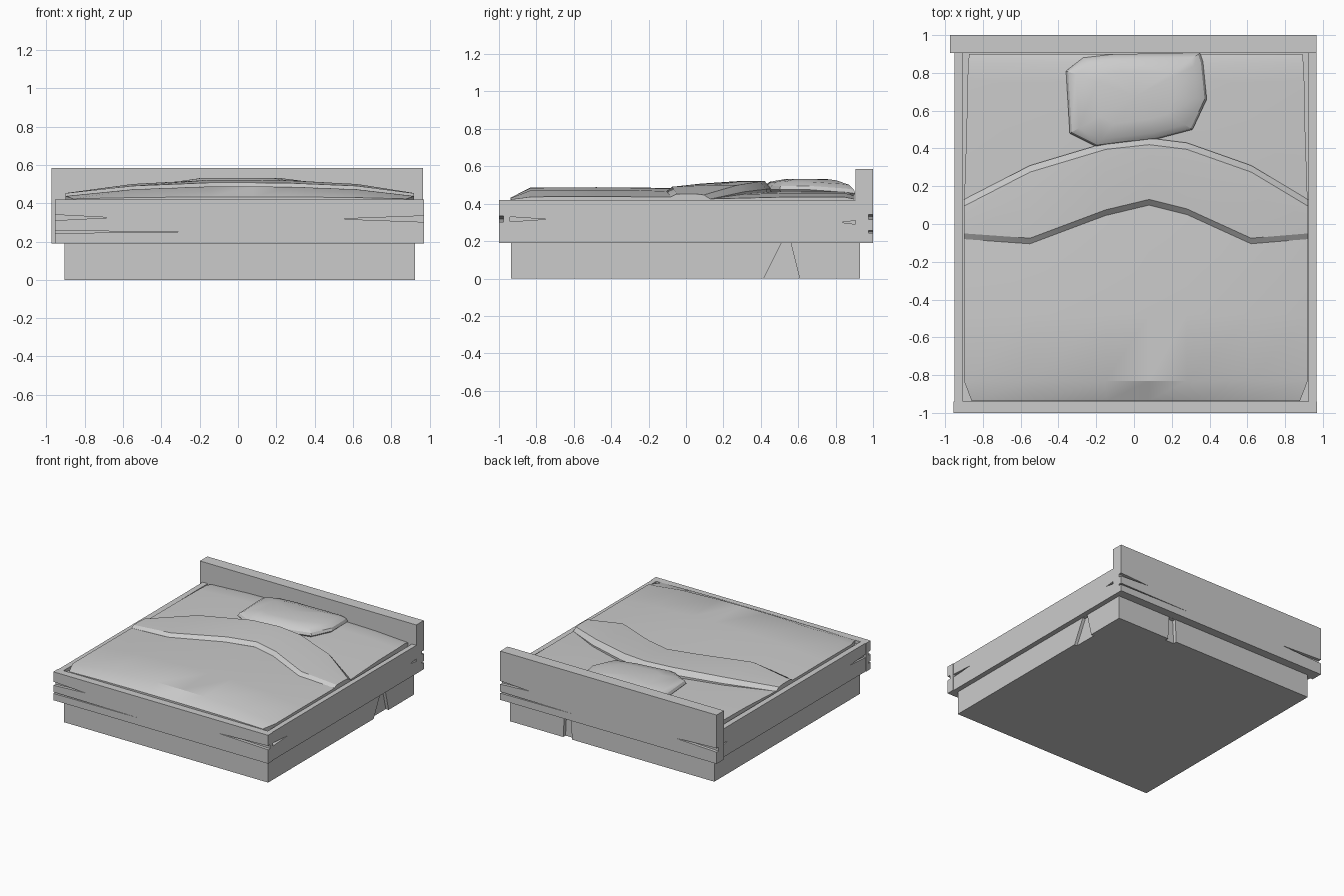
import bpy, bmesh, math
from mathutils import Vector

old = bpy.data.objects.get("Cube")
if old:
    bpy.data.objects.remove(old, do_unlink=True)

grey = bpy.data.materials.new("plain grey")
grey.use_nodes = True
grey.diffuse_color = (0.6, 0.6, 0.6, 1)
grey.node_tree.nodes["Principled BSDF"].inputs["Base Color"].default_value = (0.6, 0.6, 0.6, 1)


def finish(name, bm, smooth=None):
    """Turn a bmesh into a named, coloured object."""
    bmesh.ops.recalc_face_normals(bm, faces=bm.faces[:])
    mesh = bpy.data.meshes.new(name)
    bm.to_mesh(mesh)
    bm.free()
    obj = bpy.data.objects.new(name, mesh)
    bpy.context.collection.objects.link(obj)
    mesh.materials.append(grey)
    if smooth:
        bpy.ops.object.select_all(action="DESELECT")
        obj.select_set(True)
        bpy.context.view_layer.objects.active = obj
        bpy.ops.object.shade_smooth_by_angle(angle=math.radians(smooth))
    return obj


def box(name, x, y, z):
    bm = bmesh.new()
    bmesh.ops.create_cube(bm, size=1)
    for v in bm.verts:
        v.co = [r[0] if c < 0 else r[1] for c, r in zip(v.co, (x, y, z))]
    return finish(name, bm)


def loft(bm, rings, closed=False):
    """Bridge successive rings of points with quads."""
    rows = [[bm.verts.new(p) for p in ring] for ring in rings]
    for a, b in zip(rows, rows[1:]):
        n = len(a)
        for i in range(n if closed else n - 1):
            j = (i + 1) % n
            bm.faces.new((a[i], a[j], b[j], b[i]))
    return rows


def cut(target, outline, direction):
    """Cut a prism, swept from a flat outline, out of the target."""
    bm = bmesh.new()
    d = Vector(direction)
    rows = loft(bm, [[Vector(p) for p in outline], [Vector(p) + d for p in outline]], True)
    for row in rows:
        bm.faces.new(row)
    cutter = finish(target.name + "_cutter", bm)
    cutter.hide_render = True
    cutter.hide_viewport = True
    mod = target.modifiers.new("cut", "BOOLEAN")
    mod.object = cutter
    mod.solver = "EXACT"


# Plinth with a notch in the left side and one in the back
base = box("base", (-.905, .925), (-.935, .93), (0, .192))
cut(base, [(.9, .41, -.01), (.9, .51, .189), (.9, .56, .189), (.9, .61, -.01)], (.1, 0, 0))
cut(base, [(.37, .9, -.01), (.38, .9, .189), (.44, .9, .189), (.45, .9, -.01)], (0, .1, 0))

# Bed frame
footboard = box("footboard", (-.955, .97), (-1, -.94), (.19, .42))
headboard = box("headboard", (-.975, .965), (.905, 1), (.19, .585))
left_rail = box("left_rail", (.925, .965), (-.945, .92), (.19, .42))
right_rail = box("right_rail", (-.95, -.905), (-.945, .92), (.19, .42))
box("slat_deck", (-.92, .935), (-.945, .91), (.19, .395))


# Tapering splits in the timber: (start, tip, height, half width)
def split_end(board, y, splits):
    for start, tip, z, w in splits:
        cut(board, [(start, y, z - w), (start, y, z + w), (tip, y, z)], (0, .06, 0))


split_end(footboard, -1.035, [(-1, -.67, .325, .017), (1, .53, .318, .017), (-1, -.17, .25, .006)])
split_end(headboard, .975, [(-1, -.6, .3, .017), (1, .7, .33, .015), (1, .3, .25, .006)])
for rail, x in ((left_rail, .94), (right_rail, -.995)):
    for start, tip, z, w in [(-.96, -.75, .317, .014), (.94, .83, .3, .014)]:
        cut(rail, [(x, start, z - w), (x, start, z + w), (x, tip, z)], (.06, 0, 0))

# Bedding: columns across the bed, with crown and curved fold lines per column
columns = [-.9, -.55, -.15, .08, .28, .62, .92]
crown = [0, .035, .05, .05, .048, .035, 0]
fold = [-.08, -.105, .045, .1, .05, -.105, -.08]
turn = [.13, .31, .43, .455, .43, .31, .13]


def row(y, z, lift=1.0, squeeze=1.0):
    ys = y if isinstance(y, list) else [y] * len(columns)
    return [(x * squeeze, v, z + lift * c) for x, v, c in zip(columns, ys, crown)]


def shifted(line, d):
    return [v + d for v in line]


def bedding(name, rings):
    """Loft the rows, dropping a skirt down at every edge."""
    floor = .39
    skirted = [[(r[0][0], r[0][1], floor)] + r + [(r[-1][0], r[-1][1], floor)] for r in rings]
    ends = [[(x, y, floor) for x, y, z in skirted[k]] for k in (0, -1)]
    bm = bmesh.new()
    loft(bm, [ends[0]] + skirted + [ends[1]])
    bmesh.ops.remove_doubles(bm, verts=bm.verts[:], dist=.0001)
    return finish(name, bm, 25)


bedding("blanket", [
    row(-.937, .423, .2, .955), row(-.83, .437), row(-.48, .438), row(-.25, .437),
    row(shifted(fold, .03), .437, .8)])
bedding("turned_down_fold", [
    row(fold, .438, .8), row(shifted(fold, .03), .452, 1.1),
    row([.4 * a + .6 * b for a, b in zip(fold, turn)], .453, 1.35),
    row(shifted(turn, -.035), .447, 1.5), row(turn, .425, 1.1)])
sheet = bedding("mattress_sheet", [
    row(shifted(turn, -.04), .425, .7), row(.5, .435, .6, .985), row(.75, .435, .6, .98),
    row(.85, .435, .6, .975), row(.9, .425, .5, .97)])

# Pillow: an irregular outline stacked in rings that swell and close over
outline = [(-.36, .81), (-.27, .88), (-.1, .9), (.35, .905), (.365, .86),
           (.385, .66), (.31, .5), (.12, .45), (-.2, .41), (-.34, .48)]
centre = Vector((.01, .68))
bm = bmesh.new()
rings = []
for scale, z in [(.88, .43), (1, .475), (.97, .495), (.86, .517), (.55, .532)]:
    pts = [centre + (Vector(p) - centre) * scale for p in outline]
    rings.append([(p.x, p.y, z - .02 * max(0, p.y - .75) / .15) for p in pts])
rows = loft(bm, rings, True)
bm.faces.new(rows[0])
bmesh.ops.poke(bm, faces=[bm.faces.new(rows[-1])])
finish("pillow", bm, 28)
